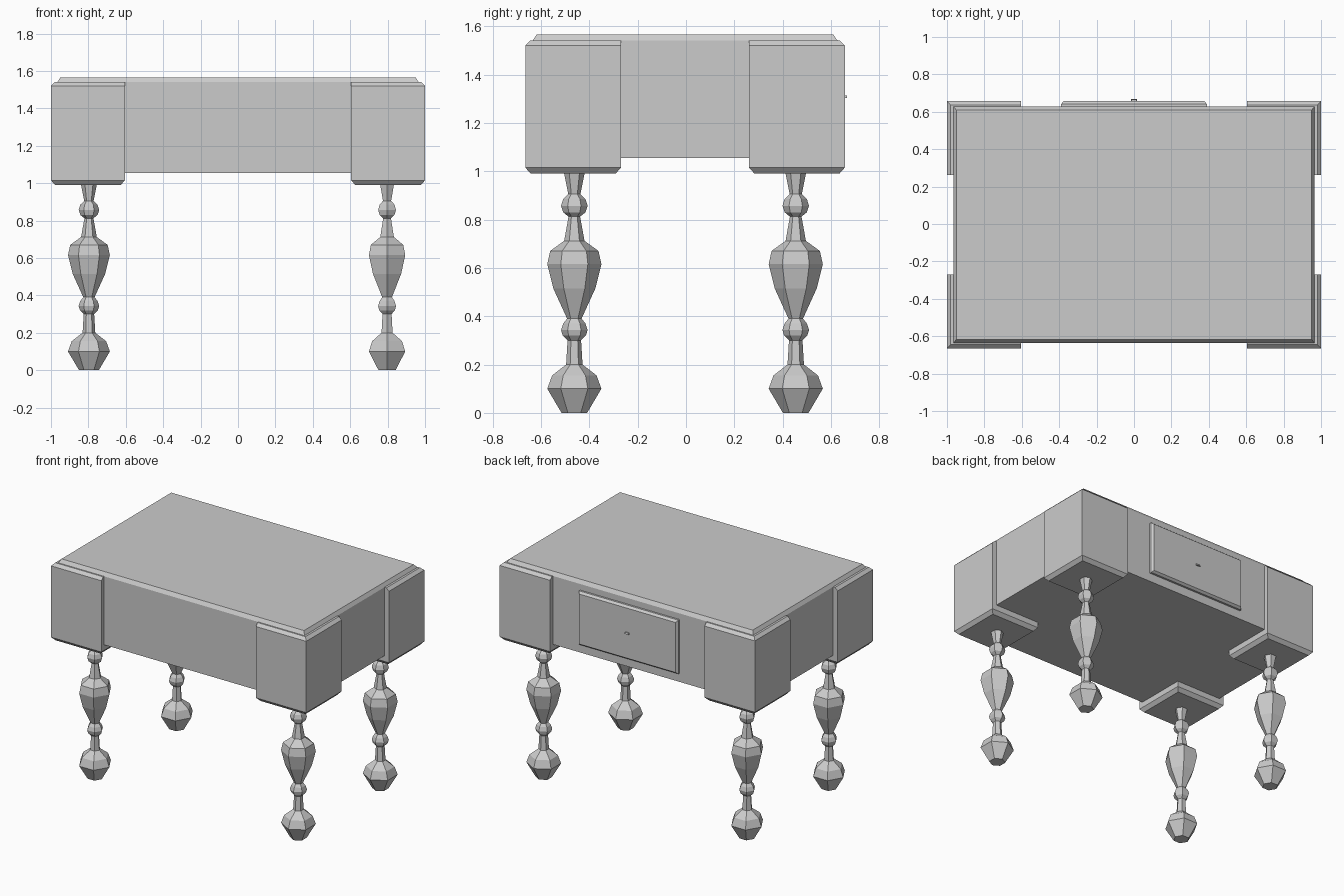
import bpy, bmesh, math
from mathutils import Matrix

if "Cube" in bpy.data.objects:
    bpy.data.objects.remove(bpy.data.objects["Cube"])

OY = -0.004  # small depth offset so the knob fits the centred bounds


def finish(name, bm, loc=(0, 0, 0)):
    bmesh.ops.recalc_face_normals(bm, faces=bm.faces)
    me = bpy.data.meshes.new(name)
    bm.to_mesh(me)
    bm.free()
    ob = bpy.data.objects.new(name, me)
    ob.location = loc
    bpy.context.collection.objects.link(ob)
    return ob


def loft(bm, rings):
    """Closed skin through a list of equal-length vertex rings."""
    vr = [[bm.verts.new(p) for p in r] for r in rings]
    n = len(vr[0])
    for a, b in zip(vr, vr[1:]):
        for i in range(n):
            j = (i + 1) % n
            bm.faces.new((a[i], a[j], b[j], b[i]))
    bm.faces.new(vr[0][::-1])
    bm.faces.new(vr[-1])


def rect(x0, x1, y0, y1, z):
    return [(x0, y0, z), (x1, y0, z), (x1, y1, z), (x0, y1, z)]


# Main body with a chamfered top edge
bm = bmesh.new()
loft(bm, [rect(-x, x, -y, y, z) for z, x, y in
          ((1.055, .965, .631), (1.54, .965, .631), (1.565, .95, .614))])
finish("table_body", bm, (0, OY, 0))

# Drawer front on the back side, with a bevelled border
bm = bmesh.new()
loft(bm, [rect(-x, x, -h, h, d) for d, x, h in
          ((.60, .39, .19), (.645, .39, .19), (.661, .377, .177))])
bm.transform(Matrix.Rotation(math.radians(-90), 4, 'X'))
finish("drawer_front", bm, (0, OY, 1.307))

# Small drawer knob
bm = bmesh.new()
loft(bm, [rect(-.017, .017, .652, .667, 1.303), rect(-.014, .014, .652, .665, 1.314)])
finish("drawer_knob", bm)

# Turned leg profile: height, radius
profile = [(0, .053), (.10, .112), (.155, .092), (.20, .034), (.30, .028),
           (.32, .048), (.343, .055), (.37, .046), (.39, .03),
           (.515, .087), (.615, .112), (.67, .1), (.712, .042), (.812, .024),
           (.83, .046), (.857, .055), (.885, .046), (.905, .025), (1.0, .044)]

for sx, side in ((-1, "left"), (1, "right")):
    for sy, end in ((-1, "front"), (1, "back")):
        # Corner block: chamfered all round below, outer edges only above
        bm = bmesh.new()
        loft(bm, [rect(.605 + i, 1 - o, .265 + i, .661 - o, z) for z, i, o in
                  ((.99, .022, .022), (1.015, 0, 0), (1.52, 0, 0), (1.54, 0, .02))])
        bm.transform(Matrix.Diagonal((sx, sy, 1, 1)))
        finish(f"{end}_{side}_corner_block", bm, (0, OY, 0))

        # Six-sided turned leg, corners along x on the left and y on the right
        bm = bmesh.new()
        turn = 0 if sx < 0 else math.pi / 2
        loft(bm, [[(r * math.cos(turn + k * math.pi / 3),
                    r * math.sin(turn + k * math.pi / 3), z) for k in range(6)]
                  for z, r in profile])
        finish(f"{end}_{side}_leg", bm, (sx * .797, sy * .458 + OY, 0))
